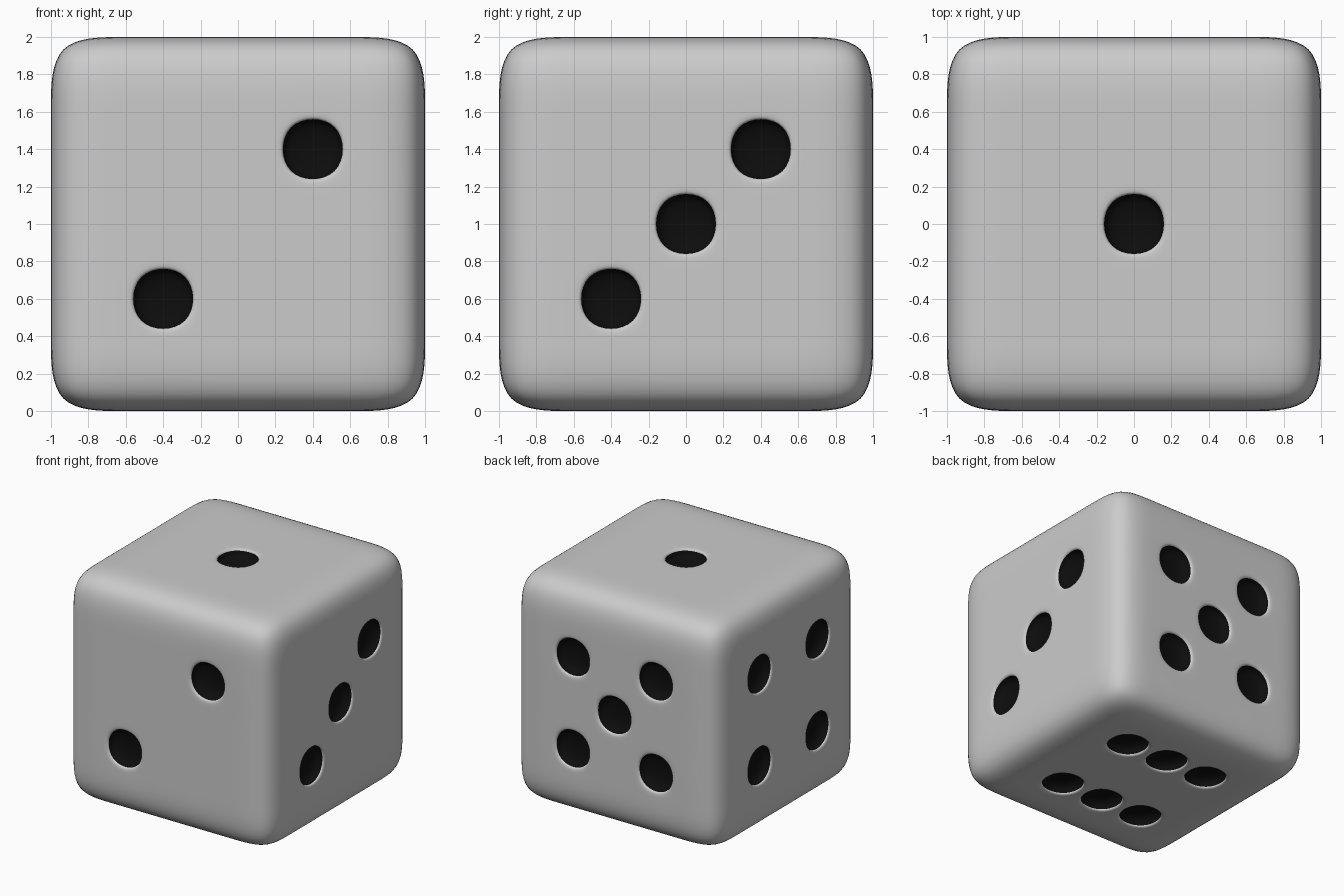
import bpy, bmesh
from mathutils import Vector

if "Cube" in bpy.data.objects:
    bpy.data.objects.remove(bpy.data.objects["Cube"])

# Pip black
black = bpy.data.materials.new("pip_black")
black.diffuse_color = (0.004, 0.004, 0.004, 1)
black.use_nodes = True
black.node_tree.nodes["Principled BSDF"].inputs["Base Color"].default_value = black.diffuse_color
body = bpy.data.materials.new("body_grey")

# Pip centres on each face of a cube spanning -1..1
p = 0.4
pips = [(0, 0, 1)]                                                        # top: one
pips += [(s * p, -1, s * p) for s in (-1, 1)]                             # front: two
pips += [(1, s * p, s * p) for s in (-1, 0, 1)]                           # right: three
pips += [(-1, a * p, b * p) for a in (-1, 1) for b in (-1, 1)]            # left: four
pips += [(a * p, 1, b * p) for a in (-1, 1) for b in (-1, 1)] + [(0, 1, 0)]  # back: five
pips += [(a * p, b * p, -1) for a in (-1, 0, 1) for b in (-1, 1)]         # bottom: six
pips = [Vector(c) for c in pips]

# Cube cut into 5 x 5 cells per side; each pip is one cell
bm = bmesh.new()
bmesh.ops.create_cube(bm, size=2)
bmesh.ops.subdivide_edges(bm, edges=bm.edges[:], cuts=4, use_grid_fill=True)
bm.normal_update()
cells = [f for f in bm.faces
         if any((f.calc_center_median() - c).length < 0.05 for c in pips)]

# Rim around each pip, then the sunken black cup
bmesh.ops.inset_individual(bm, faces=cells, thickness=0.03, use_even_offset=True)
bm.normal_update()
walls = bmesh.ops.inset_individual(bm, faces=cells, thickness=0.001, depth=-0.1,
                                   use_even_offset=True)["faces"]
for f in bm.faces:
    f.smooth = True
for f in cells + walls:
    f.material_index = 1
bmesh.ops.translate(bm, verts=bm.verts[:], vec=(0, 0, 1))

mesh = bpy.data.meshes.new("die")
bm.to_mesh(mesh)
bm.free()
body.diffuse_color = (0.8, 0.8, 0.8, 1)
body.use_nodes = True
body.node_tree.nodes["Principled BSDF"].inputs["Base Color"].default_value = body.diffuse_color
mesh.materials.append(None)   # plain grey body
mesh.materials.append(black)
bpy.data.materials.remove(body)
die = bpy.data.objects.new("die", mesh)
bpy.context.collection.objects.link(die)

# Subdivision rounds the edges and the pips
sub = die.modifiers.new("rounding", 'SUBSURF')
sub.levels = sub.render_levels = 3
